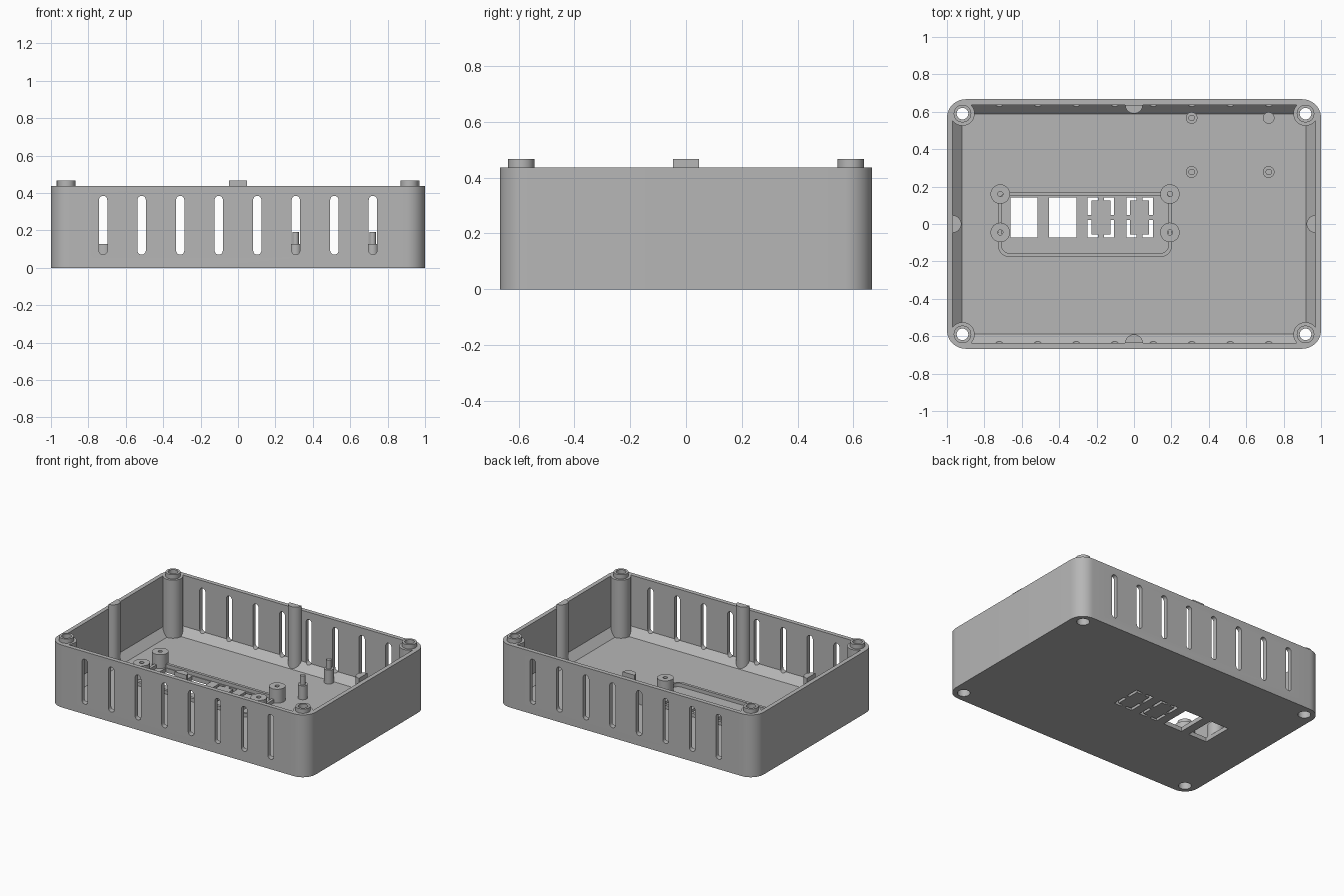
import bpy, bmesh
from math import sin, cos, pi, radians
from mathutils import Matrix

old = bpy.data.objects.get("Cube")
if old:
    bpy.data.objects.remove(old, do_unlink=True)

grey = bpy.data.materials.new("matte_grey")
grey.use_nodes = True
color = (0.47, 0.47, 0.47, 1)
grey.diffuse_color = color
grey.node_tree.nodes["Principled BSDF"].inputs["Base Color"].default_value = color

FLOOR, RIM, TAB = 0.03, 0.437, 0.467
W, D = 1.0, 0.667


def finish(bm, name):
    bmesh.ops.recalc_face_normals(bm, faces=bm.faces)
    mesh = bpy.data.meshes.new(name)
    bm.to_mesh(mesh)
    bm.free()
    mesh.materials.append(grey)
    ob = bpy.data.objects.new(name, mesh)
    bpy.context.collection.objects.link(ob)
    return ob


def smooth(ob):
    bpy.ops.object.select_all(action='DESELECT')
    ob.select_set(True)
    bpy.context.view_layer.objects.active = ob
    bpy.ops.object.shade_smooth_by_angle(angle=radians(30))


def arc(cx, cy, r, a0, a1, n):
    return [(cx + r * cos(a0 + (a1 - a0) * i / n), cy + r * sin(a0 + (a1 - a0) * i / n))
            for i in range(n + 1)]


def rounded(cx, cy, hx, hy, r):
    pts = []
    for k, (sx, sy) in enumerate([(1, 1), (-1, 1), (-1, -1), (1, -1)]):
        pts += arc(cx + sx * (hx - r), cy + sy * (hy - r), r, k * pi / 2, (k + 1) * pi / 2, 10)
    return pts


def loft(bm, layers, wrap=False):
    """Bridge outlines given as (points, z); cap both ends unless wrapped."""
    rings = [[bm.verts.new((x, y, z)) for x, y in pts] for pts, z in layers]
    pairs = list(zip(rings, rings[1:]))
    if wrap:
        pairs.append((rings[-1], rings[0]))
    else:
        bm.faces.new(rings[0])
        bm.faces.new(rings[-1])
    for a, b in pairs:
        for i in range(len(a)):
            j = (i + 1) % len(a)
            bm.faces.new((a[i], a[j], b[j], b[i]))
    return [v for ring in rings for v in ring]


def prism(bm, pts, z0, z1):
    return loft(bm, [(pts, z0), (pts, z1)])


def circle(x, y, r, n=40):
    return arc(x, y, r, 0, 2 * pi, n)[:-1]


def lathe(name, x, y, steps, wrap=False):
    bm = bmesh.new()
    loft(bm, [(circle(x, y, r), z) for r, z in steps], wrap)
    smooth(finish(bm, name))


def box_pts(x0, x1, y0, y1):
    return [(x0, y0), (x1, y0), (x1, y1), (x0, y1)]


# Tray with rounded corners and a sloped edge around the floor
bm = bmesh.new()
loft(bm, [(rounded(0, 0, W, D, 0.1), 0), (rounded(0, 0, W, D, 0.1), RIM),
          (rounded(0, 0, W - 0.03, D - 0.03, 0.07), RIM),
          (rounded(0, 0, W - 0.03, D - 0.03, 0.07), FLOOR + 0.05),
          (rounded(0, 0, W - 0.08, D - 0.08, 0.02), FLOOR)])
tray = finish(bm, "tray")

# Openings: vents, windows, button slits and corner sockets
bm = bmesh.new()
for i in range(8):
    x = (i - 3.5) * 0.206
    slot = arc(x, 0.363, 0.022, 0, pi, 10) + arc(x, 0.092, 0.022, pi, 2 * pi, 10)
    verts = prism(bm, slot, -0.8, 0.8)
    bmesh.ops.transform(bm, matrix=Matrix.Rotation(pi / 2, 4, 'X'), verts=verts)
for x0, x1 in [(-0.66, -0.515), (-0.455, -0.308)]:
    prism(bm, box_pts(x0, x1, -0.073, 0.143), -0.1, 0.1)
for cx in (-0.177, 0.03):
    for sx in (-1, 1):
        for sy in (-1, 1):
            bracket = [(0.071, 0.108), (0.016, 0.108), (0.016, 0.09),
                       (0.051, 0.09), (0.051, 0.014), (0.071, 0.014)]
            prism(bm, [(cx + sx * x, 0.035 + sy * y) for x, y in bracket], -0.1, 0.1)
corners = [(sx * 0.917, sy * 0.59) for sx in (-1, 1) for sy in (-1, 1)]
for x, y in corners:
    prism(bm, circle(x, y, 0.065), -0.1, 0.6)
cutter = finish(bm, "opening_cutter")
cutter.hide_render = True

mod = tray.modifiers.new("openings", 'BOOLEAN')
mod.operation, mod.solver, mod.object = 'DIFFERENCE', 'EXACT', cutter
bpy.context.view_layer.objects.active = tray
bpy.ops.object.modifier_apply(modifier=mod.name)
bpy.data.objects.remove(cutter, do_unlink=True)
smooth(tray)

# Hollow corner screw posts with a raised collar
for x, y in corners:
    lathe("corner_post", x, y, [(0.065, 0), (0.065, RIM), (0.047, RIM), (0.047, TAB),
                                (0.031, TAB), (0.031, 0.1), (0.041, 0.1), (0.041, 0)], True)

# Half-round locating posts at the middle of each wall
for k in range(4):
    reach = D if k % 2 == 0 else W
    bm = bmesh.new()
    verts = prism(bm, arc(0, 0.03 - reach, 0.047, 0, pi, 20), FLOOR - 0.01, TAB)
    bmesh.ops.transform(bm, matrix=Matrix.Rotation(k * pi / 2, 4, 'Z'), verts=verts)
    smooth(finish(bm, "wall_post"))

# Low ridge framing the windows
bm = bmesh.new()
outer = rounded(-0.262, -0.003, 0.465, 0.173, 0.06)
inner = rounded(-0.262, -0.003, 0.445, 0.153, 0.04)
loft(bm, [(outer, FLOOR - 0.01), (outer, 0.055), (inner, 0.055), (inner, FLOOR - 0.01)], True)
smooth(finish(bm, "window_ridge"))

# Large standoffs with blind screw holes
for x in (-0.715, 0.192):
    for y in (-0.045, 0.16):
        lathe("screw_standoff", x, y, [(0.052, FLOOR - 0.01), (0.052, 0.127), (0.014, 0.127),
                                       (0.014, 0.04)])

# Small board supports, three of them with locating pins
for x in (0.308, 0.72):
    for y in (0.278, 0.567):
        steps = [(0.031, FLOOR - 0.01), (0.031, 0.127)]
        if not (x > 0.5 and y > 0.5):
            steps += [(0.017, 0.127), (0.017, 0.19)]
        lathe("board_support", x, y, steps)
